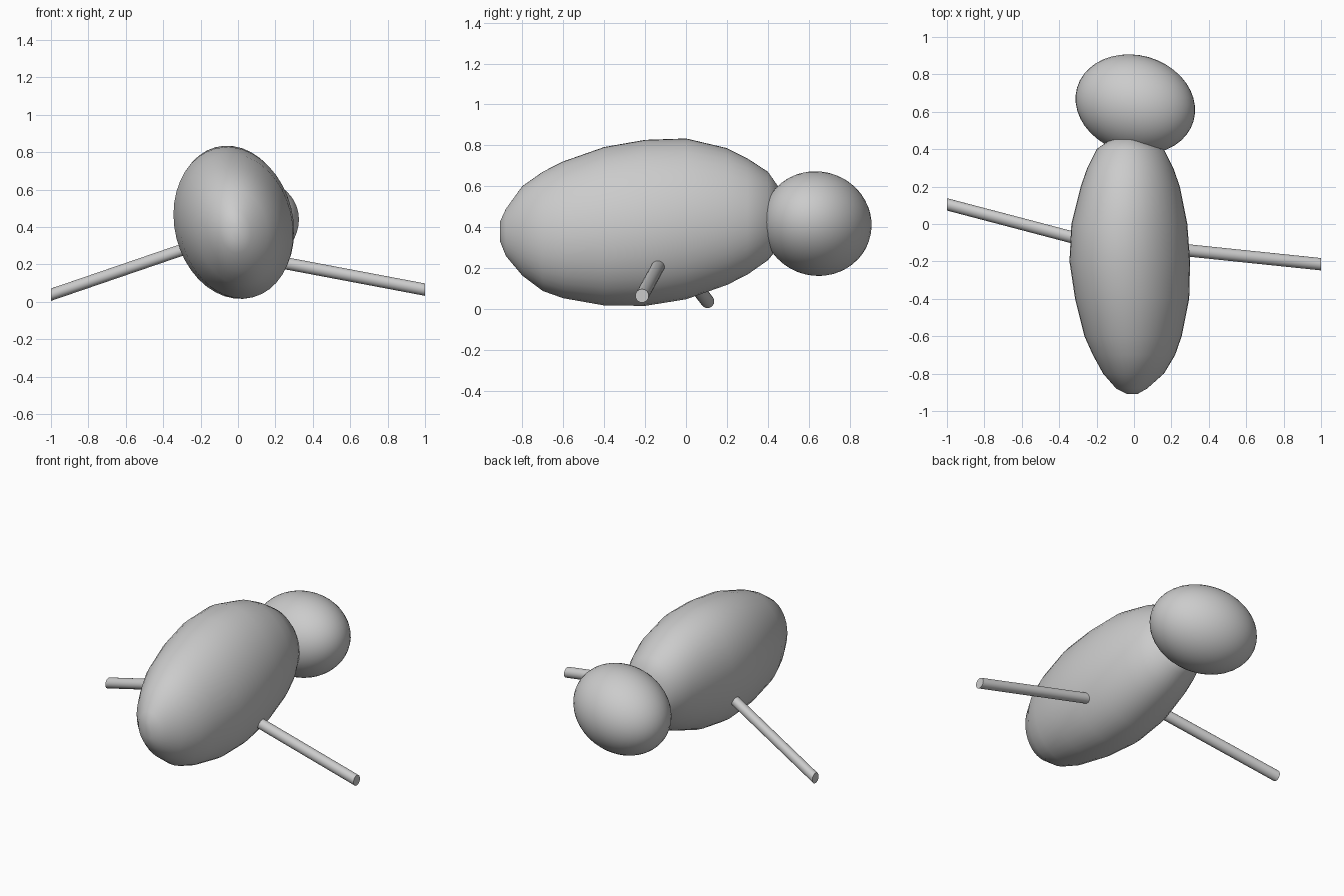
import bpy, bmesh
from math import sin, cos, pi, radians

if "Cube" in bpy.data.objects:
    bpy.data.objects.remove(bpy.data.objects["Cube"])


def loft(name, rings):
    """Skin a list of closed rings, cap both ends, shade smooth with sharp caps."""
    bm = bmesh.new()
    loops = [[bm.verts.new(p) for p in ring] for ring in rings]
    n = len(loops[0])
    for a, b in zip(loops, loops[1:]):
        for i in range(n):
            j = (i + 1) % n
            bm.faces.new((a[i], a[j], b[j], b[i]))
    bm.faces.new(loops[0])
    bm.faces.new(loops[-1])
    bmesh.ops.recalc_face_normals(bm, faces=bm.faces)
    mesh = bpy.data.meshes.new(name)
    bm.to_mesh(mesh)
    bm.free()
    obj = bpy.data.objects.new(name, mesh)
    bpy.context.collection.objects.link(obj)
    bpy.ops.object.select_all(action='DESELECT')
    bpy.context.view_layer.objects.active = obj
    obj.select_set(True)
    bpy.ops.object.shade_smooth_by_angle(angle=radians(50))
    return obj


# Body: slightly skewed oval sections along y (y, left, right, bottom, top)
sections = [
    (-0.908, -0.04, 0.02, 0.33, 0.43),
    (-0.88, -0.095, 0.07, 0.26, 0.49),
    (-0.80, -0.165, 0.16, 0.165, 0.60),
    (-0.70, -0.22, 0.22, 0.09, 0.67),
    (-0.60, -0.265, 0.255, 0.055, 0.72),
    (-0.40, -0.315, 0.295, 0.02, 0.79),
    (-0.20, -0.345, 0.30, 0.018, 0.825),
    (0.00, -0.335, 0.285, 0.05, 0.832),
    (0.20, -0.285, 0.245, 0.12, 0.785),
    (0.30, -0.25, 0.21, 0.17, 0.735),
    (0.40, -0.20, 0.16, 0.24, 0.67),
    (0.45, -0.13, 0.07, 0.30, 0.60),
    (0.468, -0.06, 0.00, 0.39, 0.51),
]
rings = []
for y, x0, x1, z0, z1 in sections:
    ring = []
    for i in range(40):
        a = 2 * pi * i / 40
        dx = (x1 - x0) / 2 * cos(a)
        dz = (z1 - z0) / 2 * sin(a)
        ring.append(((x0 + x1) / 2 + dx, y, (z0 + z1) / 2 + dz - 0.14 * dx))
    rings.append(ring)
loft("body", rings)

# Head: slightly turned ellipsoid
bpy.ops.mesh.primitive_uv_sphere_add(segments=40, ring_count=24, radius=1,
                                     location=(0.007, 0.64, 0.418),
                                     rotation=(0, radians(-10), radians(-16)))
head = bpy.context.object
head.name = "head"
head.scale = (0.326, 0.262, 0.253)
bpy.ops.object.shade_smooth()


# Arms: thin rods cut off square to x
def rod(name, start, end, r=0.033):
    loft(name, [[(x, y + r * cos(2 * pi * i / 20), z + r * sin(2 * pi * i / 20))
                 for i in range(20)] for x, y, z in (start, end)])


rod("right_arm", (0.18, -0.13, 0.22), (1.0, -0.215, 0.065))
rod("left_arm", (-0.22, -0.10, 0.305), (-1.0, 0.105, 0.038))
